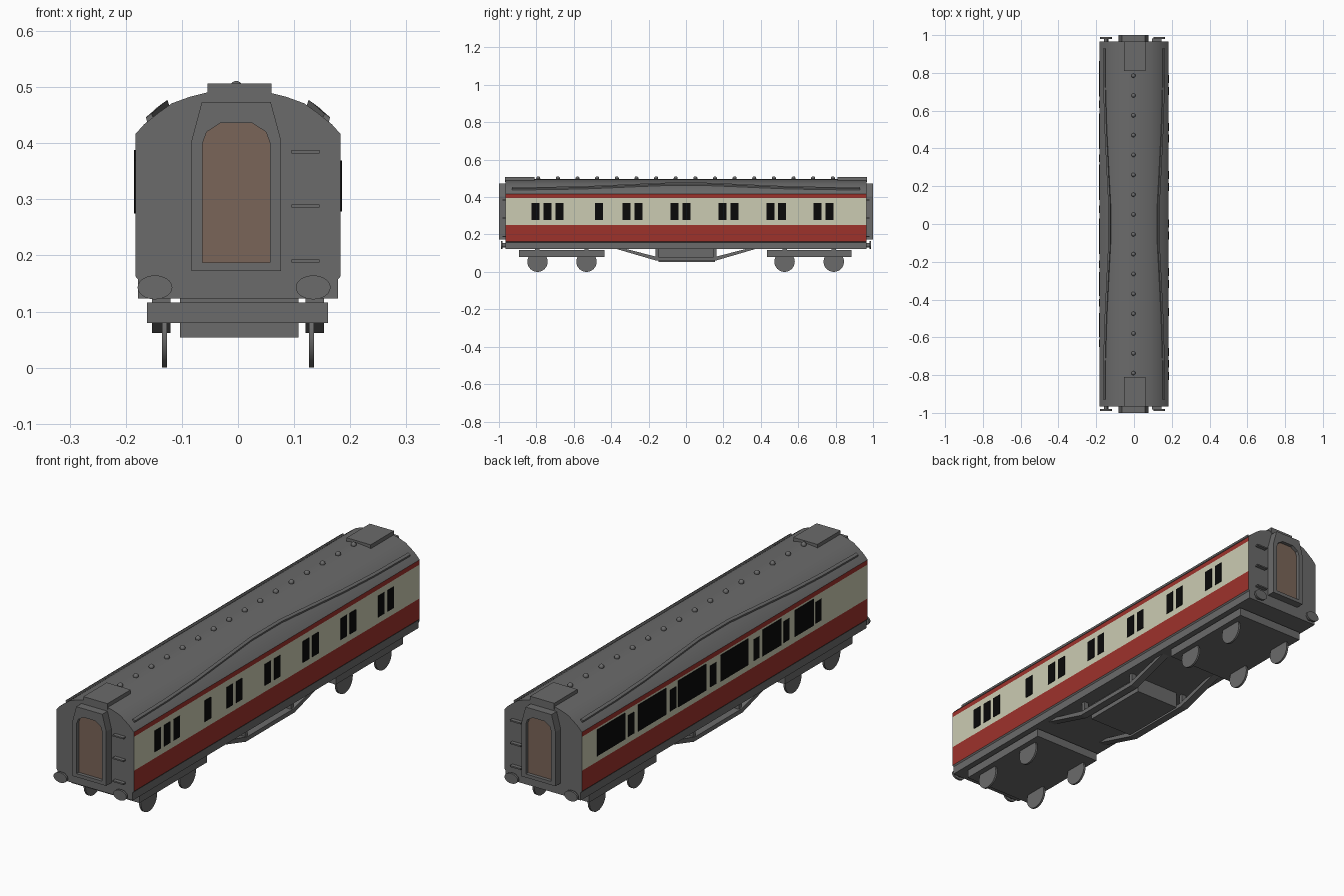
import bpy, bmesh, math
from mathutils import Vector, Matrix

if "Cube" in bpy.data.objects:
    bpy.data.objects.remove(bpy.data.objects["Cube"])


def material(name, rgb):
    m = bpy.data.materials.new(name)
    m.diffuse_color = (*rgb, 1)
    m.use_nodes = True
    m.node_tree.nodes["Principled BSDF"].inputs["Base Color"].default_value = m.diffuse_color
    return m


GREY = material("grey", (0.145, 0.145, 0.145))
RED = material("red", (0.34, 0.032, 0.024))
CREAM = material("cream", (0.60, 0.60, 0.45))
BLACK = material("black", (0.003, 0.003, 0.003))
BROWN = material("door brown", (0.195, 0.13, 0.098))


def finish(name, bm, *mats, smooth=False):
    bmesh.ops.recalc_face_normals(bm, faces=bm.faces)
    me = bpy.data.meshes.new(name)
    bm.to_mesh(me)
    bm.free()
    for m in mats:
        me.materials.append(m)
    ob = bpy.data.objects.new(name, me)
    bpy.context.collection.objects.link(ob)
    if smooth:
        bpy.context.view_layer.objects.active = ob
        ob.select_set(True)
        bpy.ops.object.shade_smooth_by_angle(angle=math.radians(30))
        ob.select_set(False)
    return ob


def box(name, x, y, z, mat):
    bm = bmesh.new()
    lo, hi = Vector((x[0], y[0], z[0])), Vector((x[1], y[1], z[1]))
    bmesh.ops.create_cube(bm, size=1, matrix=Matrix.Translation((lo + hi) / 2)
                          @ Matrix.Diagonal((*(hi - lo), 1)))
    return finish(name, bm, mat)


def loft(rings, cap_start=True):
    """Join equal-length point rings; returns the mesh and its last cap."""
    bm = bmesh.new()
    vs = [[bm.verts.new(p) for p in r] for r in rings]
    n = len(vs[0])
    for a, b in zip(vs, vs[1:]):
        for i in range(n):
            j = (i + 1) % n
            bm.faces.new((a[i], a[j], b[j], b[i]))
    if cap_start:
        bm.faces.new(vs[0])
    return bm, bm.faces.new(vs[-1])


def cylinder(name, centre, axis, radius, depth, mat, squash=1.0, segs=24):
    bm = bmesh.new()
    rot = Matrix.Rotation(math.pi / 2, 4, 'Y' if axis == 'x' else 'X')
    m = Matrix.Translation(centre) @ Matrix.Diagonal((1, 1, squash, 1)) @ rot
    bmesh.ops.create_cone(bm, cap_ends=True, segments=segs, radius1=radius,
                          radius2=radius, depth=depth, matrix=m)
    return finish(name, bm, mat, smooth=True)


# Coach body: one section, sides coloured by height
half = [(0.178, 0.123), (0.178, 0.157), (0.183, 0.163), (0.183, 0.251), (0.183, 0.396),
        (0.183, 0.416), (0.167, 0.434), (0.142, 0.454), (0.118, 0.471), (0.085, 0.483),
        (0.045, 0.493)]
section = half + [(0, 0.497)] + [(-x, z) for x, z in reversed(half)]
bm, _ = loft([[(x, y, z) for x, z in section] for y in (-0.965, 0.965)])
bm.normal_update()
for f in bm.faces:
    z = f.calc_center_median().z
    if abs(f.normal.x) > 0.99 and 0.163 < z < 0.416:
        f.material_index = 2 if 0.251 < z < 0.396 else 1
finish("coach_body", bm, GREY, RED, CREAM, smooth=True)

# Windows: small ones on the right, mixed ones on the left
for y in (-0.804, -0.74, -0.677, -0.465, -0.318, -0.254, -0.061, 0.003,
          0.196, 0.26, 0.452, 0.514, 0.704, 0.768):
    box("right_window", (0.18, 0.185), (y - 0.021, y + 0.021), (0.278, 0.369), BLACK)
for y in (0.633, 0.349, 0.078, -0.213, -0.416, -0.632):
    box("left_small_window", (-0.185, -0.18), (y - 0.02, y + 0.02), (0.278, 0.369), BLACK)
for a, b in ((0.674, 0.863), (0.396, 0.586), (0.126, 0.315), (-0.159, 0.03),
             (-0.382, -0.254), (-0.599, -0.47)):
    box("left_large_window", (-0.185, -0.18), (a, b), (0.275, 0.388), BLACK)

# End gangways with recessed doors, buffers, steps and roof hatches
outer = [(0.08, 0.172), (0.08, 0.404), (0.0615, 0.473), (0.02, 0.473)]
inner = [(0.06, 0.187), (0.06, 0.4), (0.053, 0.42), (0.028, 0.436)]
outer, inner = (h + [(-x, z) for x, z in reversed(h)] for h in (outer, inner))
for s in (-1, 1):
    bm, door = loft([[(x - 0.003, s * y, z) for x, z in pts] for pts, y in
                     ((outer, 0.965), (outer, 1.0), (inner, 1.0), (inner, 0.985))],
                    cap_start=False)
    door.material_index = 1
    finish("gangway", bm, GREY, BROWN)
    for x in (-0.148, 0.134):
        cylinder("buffer_head", (x, s * 0.985, 0.143), 'y', 0.031, 0.009, GREY, 0.69)
        cylinder("buffer_stem", (x, s * 0.972, 0.143), 'y', 0.012, 0.02, GREY, segs=12)
    end = sorted((s * 0.96, s * 0.982))
    for z in (0.19, 0.288, 0.385):
        box("end_step", (0.095, 0.145), end, (z - 0.003, z + 0.003), GREY)
    box("roof_hatch", (-0.054, 0.06), sorted((s * 0.81, s * 0.967)), (0.48, 0.506), GREY)

# Roof vents
for i in range(16):
    bm = bmesh.new()
    bmesh.ops.create_uvsphere(bm, u_segments=12, v_segments=8, radius=0.011,
                              matrix=Matrix.Translation((-0.003, -0.79 + i * 0.105, 0.5)))
    finish("roof_vent", bm, GREY, smooth=True)

# Curved rain strips, rising toward the middle
path = [(0.93, 0.156, 0.446), (0.7, 0.154, 0.448), (0.5, 0.148, 0.453),
        (0.25, 0.136, 0.464), (0.1, 0.128, 0.470)]
path = [(-y, x, z) for y, x, z in path] + path[::-1]
for s in (-1, 1):
    bm, _ = loft([[(s * (x + u), y, z + v) for u, v in
                   ((-0.006, -0.004), (0.006, -0.008), (0.008, 0.0), (-0.002, 0.007))]
                  for y, x, z in path])
    finish("rain_strip", bm, GREY)

# Bogies, wheels and bearing pads
for y0, y1, axles in ((-0.893, -0.437, (-0.794, -0.532)), (0.432, 0.885, (0.527, 0.79))):
    box("bogie_frame", (-0.162, 0.16), (y0, y1), (0.08, 0.116), GREY)
    for y in axles:
        for s in (-1, 1):
            cylinder("wheel", (s * 0.131, y, 0.0545), 'x', 0.0545, 0.009, GREY, segs=32)
            box("bearing_pad", sorted((s * 0.12, s * 0.153)), (y - 0.012, y + 0.012),
                (0.11, 0.128), GREY)

# Underframe trusses with posts, and the equipment box between them
truss = [(-0.38, 0.125), (-0.165, 0.062), (0.165, 0.062), (0.38, 0.125),
         (0.33, 0.125), (0.155, 0.08), (-0.155, 0.08), (-0.33, 0.125)]
for s in (-1, 1):
    bm, _ = loft([[(s * x, y, z) for y, z in truss] for x in (0.12, 0.153)])
    finish("truss", bm, GREY)
    for y in (-0.155, 0.155):
        box("truss_post", sorted((s * 0.125, s * 0.148)), (y - 0.008, y + 0.008),
            (0.07, 0.125), GREY)
box("equipment_box", (-0.103, 0.108), (-0.148, 0.155), (0.054, 0.125), GREY)
